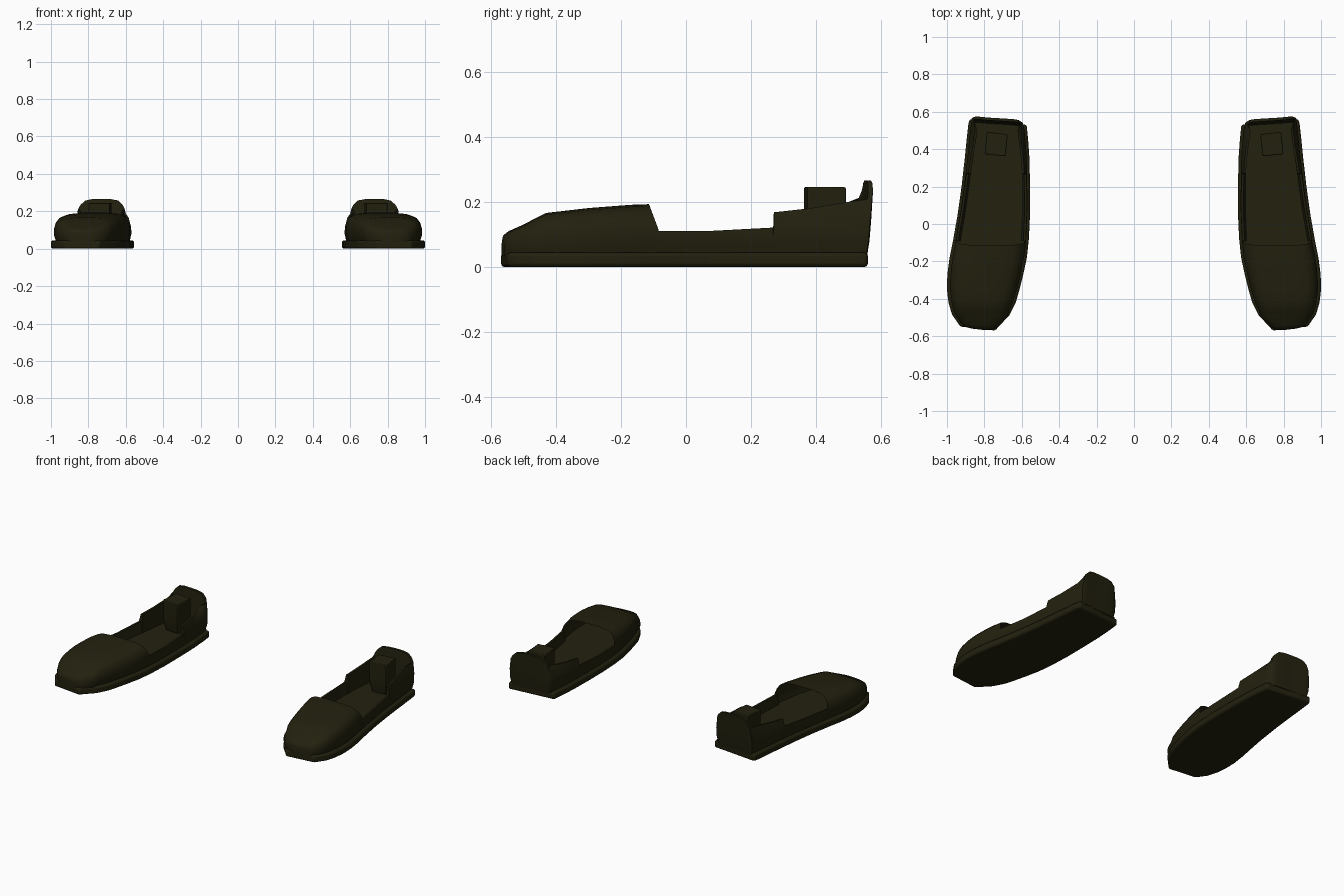
import bpy, bmesh, math

if "Cube" in bpy.data.objects:
    bpy.data.objects.remove(bpy.data.objects["Cube"])

mat = bpy.data.materials.new("dark olive")
mat.diffuse_color = (0.0165, 0.0148, 0.0045, 1)
mat.use_nodes = True
mat.node_tree.nodes["Principled BSDF"].inputs["Base Color"].default_value = mat.diffuse_color


def interp(table, y):
    """Linear lookup in rows of (y, value, ...)."""
    for a, b in zip(table, table[1:]):
        if y <= b[0]:
            t = max(0, (y - a[0]) / (b[0] - a[0]))
            return [p + (q - p) * t for p, q in zip(a[1:], b[1:])]
    return list(table[-1][1:])


def finish(name, bm, angle=40, bevel=0):
    """Turn a bmesh into a smooth object, mirrored to make the pair."""
    bmesh.ops.recalc_face_normals(bm, faces=bm.faces[:])
    me = bpy.data.meshes.new(name)
    bm.to_mesh(me)
    bm.free()
    ob = bpy.data.objects.new(name, me)
    bpy.context.collection.objects.link(ob)
    me.materials.append(mat)
    bpy.ops.object.select_all(action='DESELECT')
    ob.select_set(True)
    bpy.context.view_layer.objects.active = ob
    bpy.ops.object.shade_smooth_by_angle(angle=math.radians(angle))
    if bevel:
        bv = ob.modifiers.new("rounded_edge", 'BEVEL')
        bv.width, bv.segments, bv.limit_method = bevel, 2, 'ANGLE'
        bv.angle_limit = math.radians(50)
    ob.modifiers.new("pair", 'MIRROR').use_mirror_merge = False
    return ob


def loft(bm, sections, closed=False, start=False, end=False):
    rows = [[bm.verts.new(p) for p in s] for s in sections]
    n = len(rows[0])
    for a, b in zip(rows, rows[1:]):
        for i in range(n if closed else n - 1):
            j = (i + 1) % n
            bm.faces.new((a[i], a[j], b[j], b[i]))
    if start:
        bm.faces.new(rows[0])
    if end:
        bm.faces.new(rows[-1])


def toe_skew(x, y):
    """The tip of the toe is cut back towards the outer side."""
    return y + 0.022 * max(0, (x - 0.74) / 0.19) * max(0, min(1, (-0.47 - y) / 0.1))


# Plan outline: y, inner x, outer x
plan = [(-0.57, 0.742, 0.93), (-0.55, 0.725, 0.94), (-0.49, 0.668, 0.973),
        (-0.42, 0.632, 0.992), (-0.35, 0.612, 1.0), (-0.27, 0.592, 0.998),
        (-0.18, 0.573, 0.986), (-0.08, 0.562, 0.966), (0.05, 0.556, 0.943),
        (0.2, 0.556, 0.922), (0.35, 0.559, 0.905), (0.45, 0.566, 0.895),
        (0.53, 0.574, 0.886)]

# Sole: outline extruded to a thin slab
bm = bmesh.new()
ring = [(r[1], r[0]) for r in plan] + [(0.88, 0.56)] + \
       [(r[2], r[0]) for r in reversed(plan)]
loft(bm, [[(x, toe_skew(x, y), z) for x, y in ring] for z in (0, 0.044)], True, True, True)
finish("sole", bm, 40, 0.01)

# Toe box: hollow shell of rounded cross-sections, open towards the heel
half = [(0.03, 0), (0.0, 0.25), (0.0, 0.5), (0.02, 0.7), (0.07, 0.87),
        (0.17, 0.96), (0.32, 0.995)]
shape = half + [(0.5, 1)] + [(1 - u, v) for u, v in reversed(half)]
tops = [(-0.575, 0.1), (-0.5, 0.131), (-0.43, 0.166), (-0.3, 0.181),
        (-0.17, 0.191), (-0.08, 0.193)]
bm = bmesh.new()
sections = []
for y, pinch, drop in ((-0.574, 0.045, 0.02), (-0.568, 0.012, 0.004), (-0.55, 0, 0),
                       (-0.5, 0, 0), (-0.465, 0, 0), (-0.43, 0, 0), (-0.36, 0, 0),
                       (-0.3, 0, 0), (-0.235, 0, 0), (-0.17, 0, 0), (-0.083, 0, 0)):
    xl, xr = interp(plan, y)
    xl, xr = xl + 0.014 + pinch, xr - 0.016 - pinch
    if -0.56 < y < -0.48:
        xl -= 0.014
    top = interp(tops, y)[0] - drop
    row = []
    for u, v in shape:
        x, z = xl + u * (xr - xl), 0.035 + v * (top - 0.035)
        # the opening's rim leans forward as it rises
        lean = 0.03 * max(0, z - 0.111) / 0.08 if y > -0.1 else 0
        row.append((x, toe_skew(x, y) - lean, z))
    sections.append(row)
loft(bm, sections, start=True)
finish("toe_box", bm, 55)

# Side walls and heel: one wall swept round the back of the shoe
rim = [(-0.09, 0.111, 0.002), (0.08, 0.111, 0.002), (0.268, 0.121, 0.004),
       (0.27, 0.168, 0.014), (0.38, 0.18, 0.02), (0.5, 0.2, 0.026)]
side_l, side_r = [], []
for y, h, lean in rim:
    xl, xr = interp(plan, y)
    for store, x, s in ((side_l, xl + 0.014, 1), (side_r, xr - 0.014, -1)):
        b = x + s * 0.01
        store.append([(b, y, 0.035), (x, y, 0.08), (x, y, 0.08 + 0.4 * (h - 0.08)),
                      (x + s * lean, y, h), (x + s * (lean + 0.012), y, h),
                      (x + s * 0.028, y, 0.035)])
back = []
for x, y, h in ((0.606, 0.54, 0.212), (0.618, 0.55, 0.236), (0.642, 0.554, 0.258),
                (0.68, 0.557, 0.265), (0.73, 0.56, 0.266), (0.78, 0.563, 0.265),
                (0.818, 0.567, 0.257), (0.842, 0.569, 0.234), (0.856, 0.566, 0.21)):
    low, mid = 0.73 + (x - 0.73) * 1.02, 0.73 + (x - 0.73) * 1.09
    back.append([(low, y - 0.012, 0.035), (mid, y - 0.005, 0.08), (mid, y, 0.14),
                 (x, y + 0.006, h), (x, y - 0.009, h), (x, y - 0.026, 0.035)])
bm = bmesh.new()
loft(bm, side_l + back + side_r[::-1], True, True, True)
finish("heel_wall", bm, 50)

# Insole: flat floor running on under the toe box
bm = bmesh.new()
stations = (-0.4, -0.27, -0.08, 0.2, 0.4, 0.53)
edges = [(y, *interp(plan, y)) for y in stations]
ring = [(l + 0.022, y) for y, l, r in edges] + [(r - 0.022, y) for y, l, r in reversed(edges)]
loft(bm, [[(x, y, z) for x, y in ring] for z in (0.036, 0.049)], True, True, True)
finish("insole", bm, 40)

# Ankle post: slightly turned square block standing in the heel
bm = bmesh.new()
sections = []
c, n = math.cos(math.radians(6)), math.sin(math.radians(6))
for z, s in ((0.02, 0.036), (0.05, 0.044), (0.09, 0.053), (0.13, 0.056), (0.245, 0.056)):
    sections.append([(0.737 + s * (u * c - v * 1.06 * n), 0.427 + s * (u * n + v * 1.06 * c), z)
                     for u, v in ((-1, -1), (1, -1), (1, 1), (-1, 1))])
loft(bm, sections, True, True, True)
finish("ankle_post", bm, 40, 0.004)
